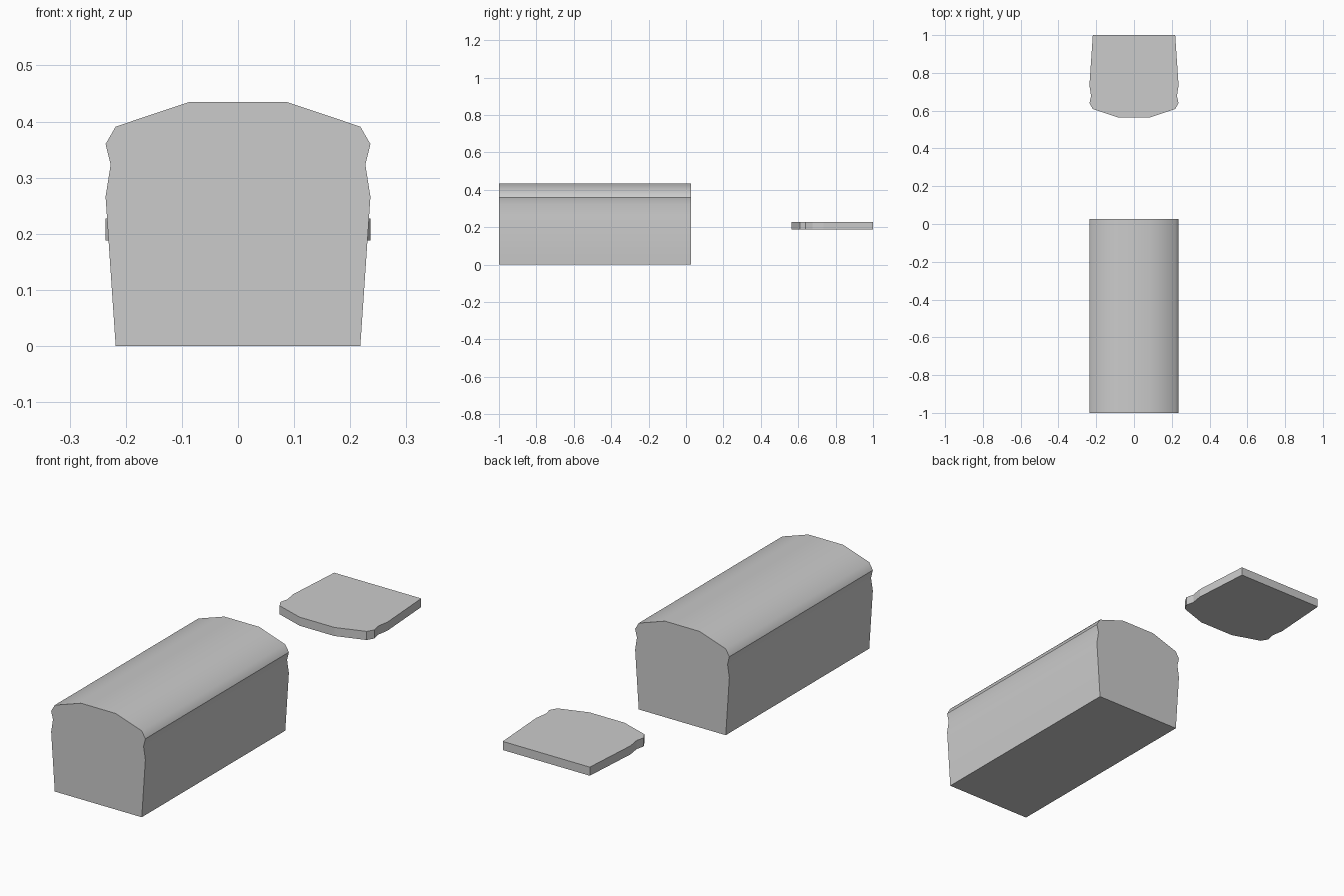
import bpy, bmesh, math
from mathutils import Matrix, Vector

if "Cube" in bpy.data.objects:
    bpy.data.objects.remove(bpy.data.objects["Cube"])

# Right half of the bread outline (x, height), bottom to top
HALF = [(0.218, 0), (0.236, 0.266), (0.227, 0.323),
        (0.236, 0.36), (0.218, 0.391), (0.087, 0.435)]
OUTLINE = HALF + [(-x, h) for x, h in reversed(HALF)]


def extrude_outline(name, place, depth):
    """Place the mirrored outline in space and extrude it into a closed solid."""
    bm = bmesh.new()
    face = bm.faces.new([bm.verts.new(place(x, h)) for x, h in OUTLINE])
    ext = bmesh.ops.extrude_face_region(bm, geom=[face], use_keep_orig=True)
    moved = [v for v in ext["geom"] if isinstance(v, bmesh.types.BMVert)]
    bmesh.ops.translate(bm, verts=moved, vec=depth)
    bmesh.ops.recalc_face_normals(bm, faces=bm.faces)
    mesh = bpy.data.meshes.new(name)
    bm.to_mesh(mesh)
    bm.free()
    obj = bpy.data.objects.new(name, mesh)
    bpy.context.collection.objects.link(obj)
    return obj


# Long loaf standing on the ground, softly shaded crust
loaf = extrude_outline("bread_loaf", lambda x, h: (x, -1, h), (0, 1.027, 0))
bpy.context.view_layer.objects.active = loaf
loaf.select_set(True)
bpy.ops.object.shade_smooth_by_angle(angle=math.radians(43))
loaf.select_set(False)

# Thin slice lying flat behind it, crown towards the loaf
bread_slice = extrude_outline("bread_slice", lambda x, h: (x, 1 - h, 0.188), (0, 0, 0.039))
